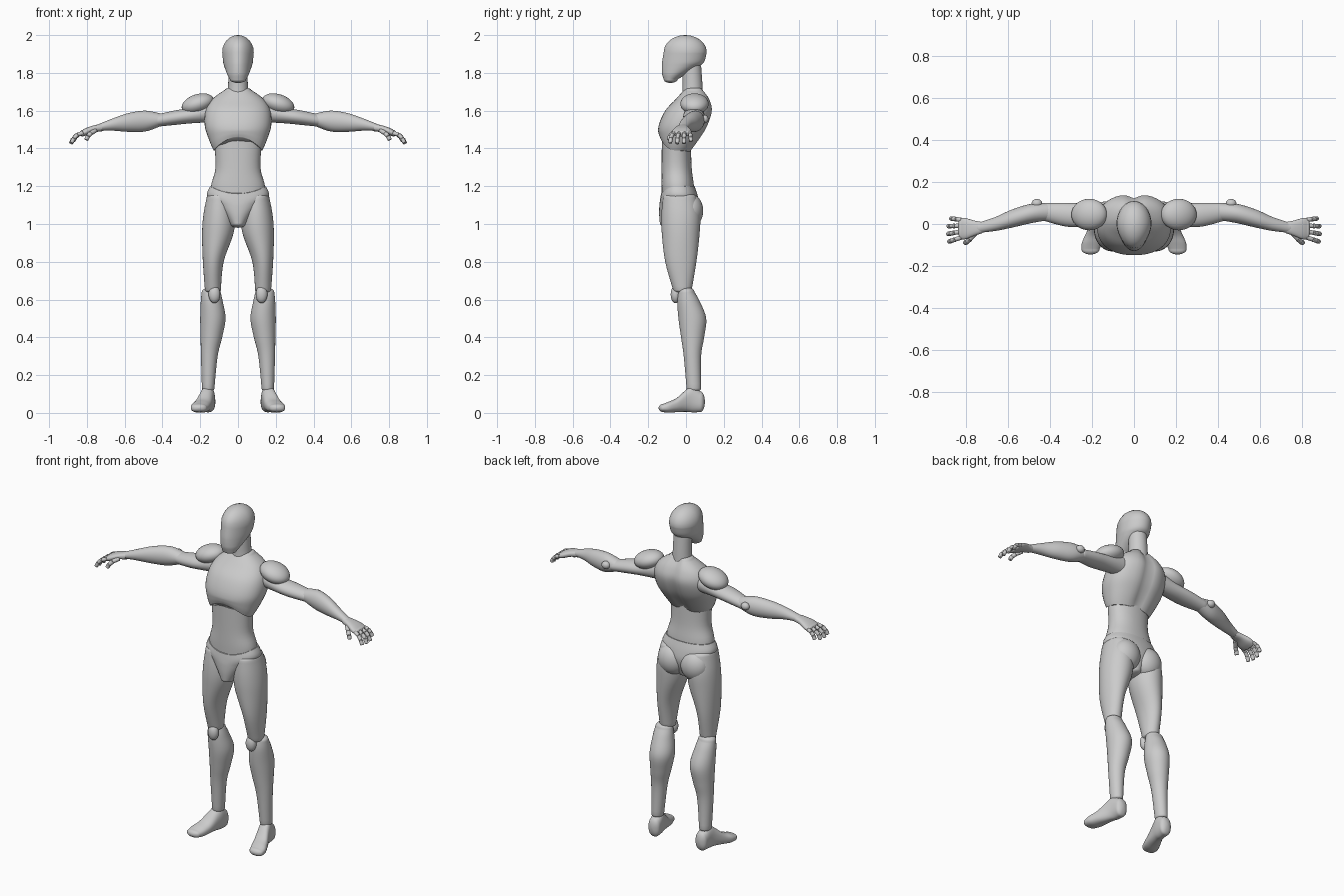
import bpy, bmesh, math
from mathutils import Matrix, Vector

if "Cube" in bpy.data.objects:
    bpy.data.objects.remove(bpy.data.objects["Cube"])

# One plain grey for the whole mannequin
grey = bpy.data.materials.new("mannequin grey")
grey.use_nodes = True
grey.diffuse_color = (0.6, 0.6, 0.6, 1)
shader = next(n for n in grey.node_tree.nodes if n.type == 'BSDF_PRINCIPLED')
shader.inputs["Base Color"].default_value = grey.diffuse_color
SIDES, STEPS = 40, 5


def finish(name, bm, mirror=False, bevel=0):
    """Turn the bmesh into a smooth object, mirrored to both sides if asked."""
    bmesh.ops.recalc_face_normals(bm, faces=bm.faces)
    mesh = bpy.data.meshes.new(name)
    bm.to_mesh(mesh)
    bm.free()
    mesh.materials.append(grey)
    mesh.shade_smooth()
    mesh.set_sharp_from_angle(angle=math.radians(50))
    obj = bpy.data.objects.new(name, mesh)
    bpy.context.collection.objects.link(obj)
    if bevel:
        mod = obj.modifiers.new("rounded edges", 'BEVEL')
        mod.width, mod.segments = bevel, 2
    if mirror:
        mod = obj.modifiers.new("both sides", 'MIRROR')
        mod.use_mirror_merge = False
    return obj


def spline(rings):
    """Interpolate the key rings smoothly."""
    result = []
    for i in range(len(rings) - 1):
        a, b, c, d = (rings[max(0, min(len(rings) - 1, i + k))] for k in (-1, 0, 1, 2))
        for s in range(STEPS):
            t = s / STEPS
            result.append([q + (r - p) * t / 2 + (p - 2.5 * q + 2 * r - w / 2) * t * t
                           + (1.5 * (q - r) + (w - p) / 2) * t ** 3
                           for p, q, r, w in zip(a, b, c, d)])
    return result + [list(rings[-1])]


def dome(ring, height):
    """Rings that round off an end."""
    t, centre, radius, low, high = ring
    mid, half = (low + high) / 2, (high - low) / 2
    result = []
    for k in range(1, STEPS + 2):
        angle = math.pi / 2 * k / (STEPS + 1)
        scale = max(math.cos(angle), 0.03)
        result.append([t + height * math.sin(angle), centre, radius * scale,
                       mid - half * scale, mid + half * scale])
    return result


def loft(name, axis, rings, start=0, end=0, power=2, shape=None, mirror=False):
    """Rings are (position, centre, radius, low, high) across the axis."""
    path = spline(rings)
    if start:
        path = dome(path[0], -start)[::-1] + path
    if end:
        path = path + dome(path[-1], end)
    bm = bmesh.new()
    loops = []
    for t, centre, radius, low, high in path:
        loop = []
        for k in range(SIDES):
            angle = math.tau * k / SIDES
            c, s = (math.copysign(abs(f) ** (2 / power), f)
                    for f in (math.cos(angle), math.sin(angle)))
            a, b = centre + radius * c, (low + high) / 2 + (high - low) / 2 * s
            co = Vector({'X': (t, a, b), 'Y': (a, t, b), 'Z': (a, b, t)}[axis])
            if shape:
                shape(co)
            loop.append(bm.verts.new(co))
        loops.append(loop)
    for one, two in zip(loops, loops[1:]):
        for k in range(SIDES):
            j = (k + 1) % SIDES
            bm.faces.new((one[k], one[j], two[j], two[k]))
    bm.faces.new(loops[0])
    bm.faces.new(loops[-1])
    return finish(name, bm, mirror)


def ellipsoid(name, centre, radii, tilt=0):
    bm = bmesh.new()
    place = (Matrix.Translation(centre) @ Matrix.Rotation(math.radians(tilt), 4, 'Y')
             @ Matrix.Diagonal((*radii, 1)))
    bmesh.ops.create_uvsphere(bm, u_segments=32, v_segments=20, radius=1, matrix=place)
    return finish(name, bm, mirror=True)


def finger(name, points, radius):
    """A chain of short tapered segments."""
    bm = bmesh.new()
    for start, end in zip(points, points[1:]):
        line = end - start
        place = Matrix.Translation((start + end) / 2) @ line.to_track_quat('Z', 'Y').to_matrix().to_4x4()
        bmesh.ops.create_cone(bm, cap_ends=True, segments=14, radius1=radius, radius2=radius * 0.88,
                              depth=line.length * 1.05, matrix=place)
    return finish(name, bm, mirror=True, bevel=0.003)


# Shaping rules for the body
def narrow_face(co):
    co.x *= 1 + 1.3 * min(co.y, 0)


def rib_arch(co):
    if co.y > 0:
        co.y -= 0.02 * math.exp(-(co.x / 0.03) ** 2) * min(1, co.y / 0.05)
    front = min(1, max(0, -co.y / 0.1)) * max(0, 1 - (co.x / 0.135) ** 2)
    co.z += 0.075 * front * min(1, max(0, (1.5 - co.z) / 0.115))


def waist_dip(co):
    if co.y < 0 and co.z > 1.1:
        co.z -= 0.4 * (co.z - 1.1) * max(0, 1 - (co.x / 0.15) ** 2) * min(1, -co.y / 0.1)


# Head and neck
loft("head", 'Z', [(1.765, 0, .048, -.118, -.045), (1.79, 0, .061, -.126, -.005),
                   (1.81, 0, .068, -.128, .03), (1.835, 0, .075, -.128, .07),
                   (1.86, 0, .08, -.126, .097), (1.91, 0, .084, -.118, .11)],
     start=.018, end=.09, shape=narrow_face)
loft("neck", 'Z', [(1.68, 0, .056, -.02, .09), (1.74, 0, .052, -.018, .087), (1.84, 0, .05, -.02, .08)])

# Torso
loft("chest", 'Z', [(1.385, 0, .128, -.138, .027), (1.45, 0, .155, -.146, .075),
                    (1.52, 0, .176, -.145, .118), (1.6, 0, .172, -.11, .142),
                    (1.66, 0, .138, -.055, .128), (1.71, 0, .07, -.01, .097)],
     end=.015, power=2.3, shape=rib_arch)
loft("abdomen", 'Z', [(1.1, 0, .14, -.128, .045), (1.2, 0, .143, -.13, .042),
                      (1.3, 0, .119, -.129, .03), (1.46, 0, .128, -.128, .025)], power=2.2)
loft("pelvis", 'Z', [(1.2, 0, .148, -.132, .046), (1.15, 0, .165, -.137, .062),
                     (1.1, 0, .125, -.141, .07), (1.05, 0, .08, -.142, .06),
                     (1.0, 0, .045, -.138, .04)], end=-.02, power=2.2, shape=waist_dip)
ellipsoid("buttocks", (.075, .021, 1.07), (.085, .07, .09))

# Legs
loft("thighs", 'Z', [(.65, .133, .042, -.068, .03), (.8, .131, .055, -.11, .055),
                     (.95, .107, .083, -.128, .072), (1.05, .1, .083, -.13, .075),
                     (1.14, .1, .066, -.122, .055)], start=.015, end=.03, mirror=True)
ellipsoid("kneecaps", (.125, -.055, .627), (.031, .026, .046))
loft("shins", 'Z', [(.13, .158, .033, .003, .08), (.3, .152, .044, -.012, .08),
                    (.4, .141, .057, -.026, .096), (.5, .133, .067, -.04, .107),
                    (.59, .139, .058, -.046, .073), (.64, .142, .05, -.04, .045)],
     start=.02, end=.025, mirror=True)
loft("feet", 'Y', [(-.12, .207, .043, .004, .048), (-.09, .2, .048, .001, .06),
                   (-.05, .186, .045, .004, .078), (0, .169, .039, .006, .122),
                   (.035, .16, .037, .003, .143), (.075, .156, .036, .004, .115)],
     start=.025, end=.025, power=2.4, mirror=True)

# Arms
ellipsoid("shoulders", (.213, .045, 1.636), (.088, .075, .051), tilt=18)
loft("upper_arms", 'X', [(.13, .045, .05, 1.54, 1.65), (.25, .042, .056, 1.533, 1.615),
                         (.33, .045, .056, 1.525, 1.602), (.43, .058, .042, 1.515, 1.58)],
     end=.02, mirror=True)
ellipsoid("elbows", (.462, .098, 1.555), (.025, .021, .022))
loft("forearms", 'X', [(.41, .058, .04, 1.518, 1.585), (.49, .05, .046, 1.49, 1.6),
                       (.58, .026, .043, 1.488, 1.587), (.66, .0, .033, 1.494, 1.56),
                       (.74, -.018, .024, 1.493, 1.528)], start=.02, end=.01, mirror=True)

# Hands
loft("palms", 'X', [(.72, -.017, .026, 1.491, 1.53), (.76, -.02, .036, 1.485, 1.523),
                    (.8, -.022, .05, 1.47, 1.51), (.825, -.022, .05, 1.463, 1.497)],
     end=.012, power=2.4, mirror=True)
for i, (label, reach) in enumerate(zip(("little", "ring", "middle", "index"), (.8, 1, 1.03, .95))):
    y = .02 - .028 * i
    finger(label + "_fingers", [Vector((.822 + reach * dx, y * (1 + 5 * dx), 1.482 - reach * dz))
                                for dx, dz in ((0, 0), (.03, .01), (.05, .03), (.062, .055))], .0115)
finger("thumbs", [Vector((.755, -.045, 1.495)), Vector((.78, -.072, 1.48)),
                  Vector((.795, -.085, 1.464)), Vector((.804, -.09, 1.445))], .0125)
